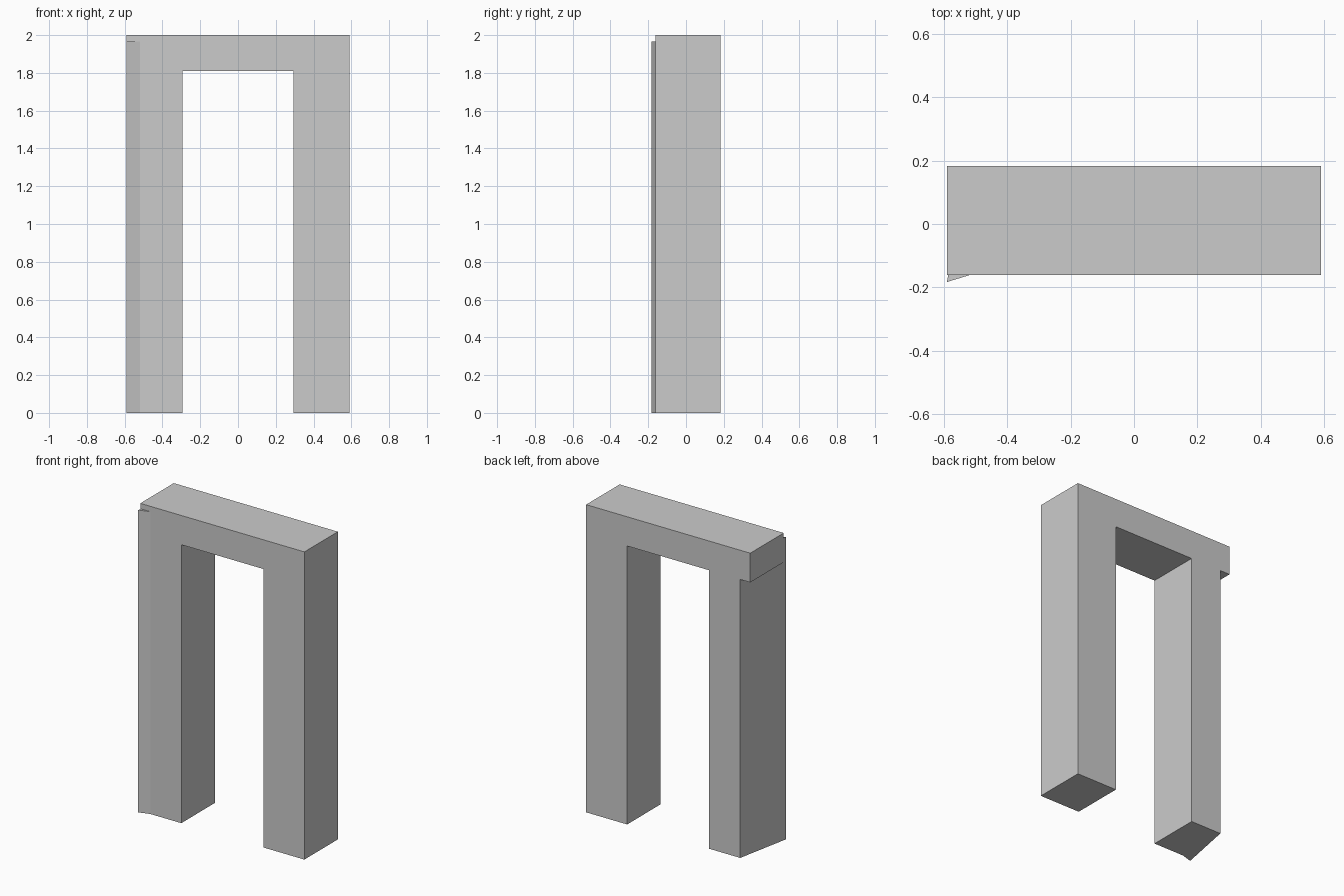
import bpy
import bmesh

cube = bpy.data.objects.get("Cube")
if cube:
    bpy.data.objects.remove(cube, do_unlink=True)

# Single plain grey
grey = bpy.data.materials.new("light_grey")
grey.use_nodes = True
colour = (0.6, 0.6, 0.6, 1)
grey.diffuse_color = colour
grey.node_tree.nodes["Principled BSDF"].inputs["Base Color"].default_value = colour

HALF, INNER = 0.59, 0.295      # outer and opening half widths
FRONT, BACK = -0.161, 0.183    # depth of the frame
LINTEL_Z, TOP = 1.81, 2.0
TIP = (-HALF, -0.183)          # flared outer corner of the right post
CREASE_X = -0.518


def prism(name, outline, z0, z1):
    """Extrude a plan outline straight up from z0 to z1."""
    bm = bmesh.new()
    face = bm.faces.new([bm.verts.new((x, y, z0)) for x, y in outline])
    moved = bmesh.ops.extrude_face_region(bm, geom=[face])["geom"]
    verts = [v for v in moved if isinstance(v, bmesh.types.BMVert)]
    bmesh.ops.translate(bm, verts=verts, vec=(0, 0, z1 - z0))
    bmesh.ops.recalc_face_normals(bm, faces=bm.faces)
    mesh = bpy.data.meshes.new(name)
    bm.to_mesh(mesh)
    bm.free()
    mesh.materials.append(grey)
    obj = bpy.data.objects.new(name, mesh)
    bpy.context.collection.objects.link(obj)
    return obj


def rectangle(x0, x1):
    return [(x0, FRONT), (x1, FRONT), (x1, BACK), (x0, BACK)]


# Lintel across the top and the straight post
prism("lintel", rectangle(-HALF, HALF), LINTEL_Z, TOP)
prism("left_post", rectangle(INNER, HALF), 0, LINTEL_Z)

# Post with a slanted outer side, set in at the back
slope = (CREASE_X - TIP[0]) / (BACK - TIP[1])
side_x = TIP[0] + slope * (FRONT - TIP[1])
prism("right_post",
      [(-INNER, FRONT), (-INNER, BACK), (CREASE_X, BACK), (side_x, FRONT)],
      0, LINTEL_Z)

# Thin flare standing proud of the front, running up over the lintel
prism("right_post_flare", [TIP, (CREASE_X, FRONT), (side_x, FRONT)], 0, 1.965)
